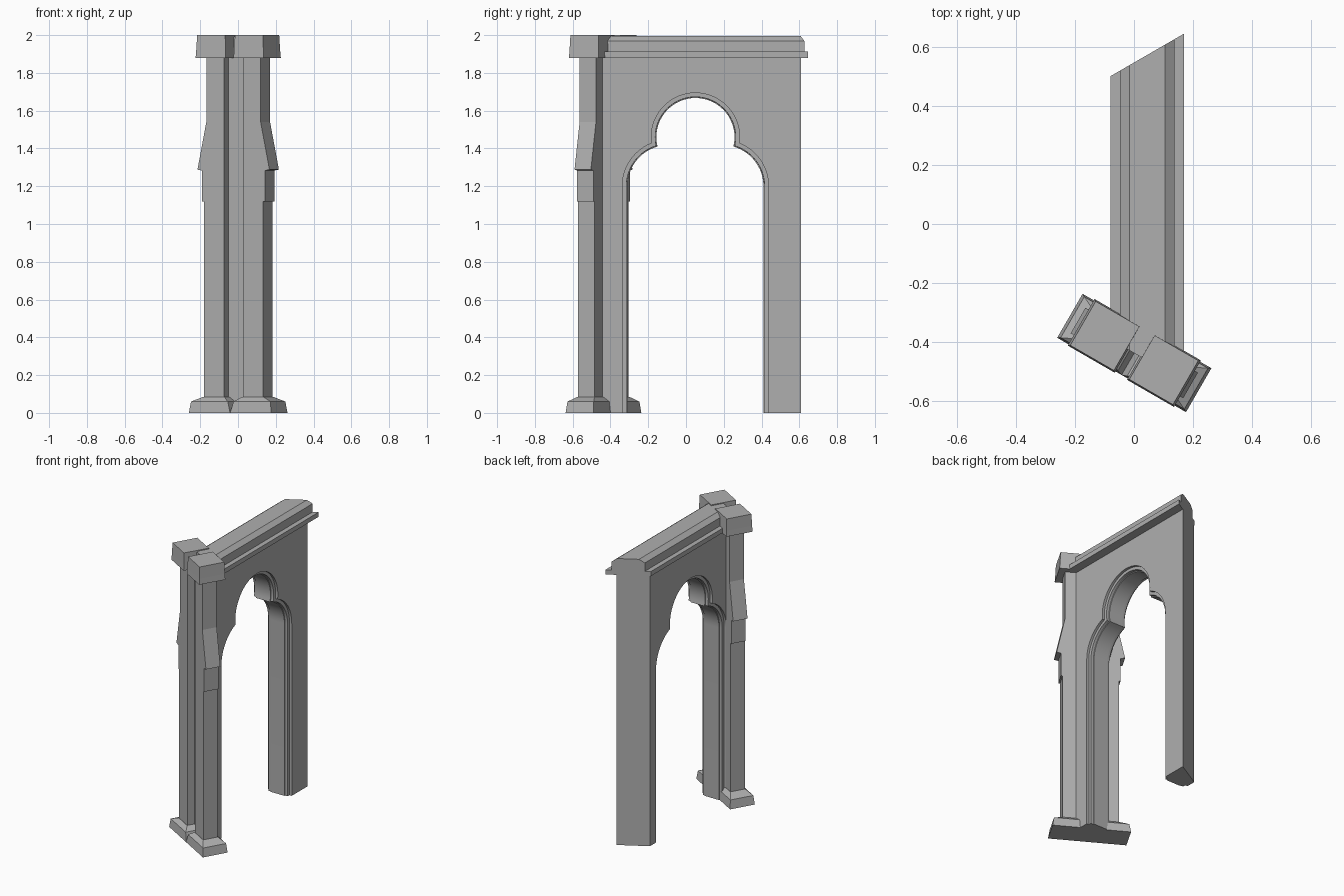
import bpy, bmesh
from math import radians, tan, sin, cos, pi, sqrt, atan2, hypot

if "Cube" in bpy.data.objects:
    bpy.data.objects.remove(bpy.data.objects["Cube"])

MID_Y, HALF = 0.055, 0.492      # wall centre in y, half length at x = 0
PILLAR_Y = MID_Y - HALF

stone = bpy.data.materials.new("stone")
stone.diffuse_color = (0.43, 0.43, 0.43, 1)
stone.use_nodes = True
stone.node_tree.nodes["Principled BSDF"].inputs["Base Color"].default_value = stone.diffuse_color


def loft(name, rings):
    """Solid skin over equal-sized rings of points, capped at both ends."""
    bm = bmesh.new()
    vs = [[bm.verts.new(p) for p in r] for r in rings]
    n = len(vs[0])
    for a, b in zip(vs, vs[1:]):
        for i in range(n):
            j = (i + 1) % n
            bm.faces.new((a[i], a[j], b[j], b[i]))
    bm.faces.new(vs[0])
    bm.faces.new(vs[-1])
    bmesh.ops.recalc_face_normals(bm, faces=bm.faces)
    me = bpy.data.meshes.new(name)
    bm.to_mesh(me)
    bm.free()
    me.materials.append(stone)
    ob = bpy.data.objects.new(name, me)
    bpy.context.collection.objects.link(ob)
    return ob


def mitred(name, profile):
    """Run an (x, z) profile along y with both ends cut at 30 degrees."""
    return loft(name, [[(x, MID_Y + s * (HALF + tan(radians(30)) * x), z)
                        for x, z in profile] for s in (-1, 1)])


def place(ob):
    """Turn a pillar part onto the mitre plane at the near end."""
    ob.location = (0.001, PILLAR_Y, 0)
    ob.rotation_euler = (0, 0, radians(-30))


def frustum(name, side, layers):
    """Stack of rectangles: (inner u, outer u, half width, z)."""
    place(loft(name, [[(side * a, -w, z), (side * b, -w, z),
                       (side * b, w, z), (side * a, w, z)]
                      for a, b, w, z in layers]))


def arch(x, d):
    """Cusped arch outline at depth x, enlarged by d."""
    c, z0, r = 0.142, 1.2, 0.218 + d       # lower arcs
    zu, R = 1.46, 0.207 + d                # upper lobe
    # cusp where the two circles meet (outer intersection)
    D = hypot(c, z0 - zu)
    a = (R * R - r * r + D * D) / (2 * D)
    h = sqrt(R * R - a * a)
    ex, ez = c / D, (z0 - zu) / D
    px, pz = a * ex - h * ez, zu + a * ez + h * ex
    t_low = atan2(pz - z0, px - c)
    t_up = atan2(pz - zu, px)
    half = [(c + r, -0.1)]
    half += [(c + r * cos(t_low * i / 12), z0 + r * sin(t_low * i / 12)) for i in range(13)]
    half += [(R * cos(t_up + (pi / 2 - t_up) * i / 16),
              zu + R * sin(t_up + (pi / 2 - t_up) * i / 16)) for i in range(1, 17)]
    pts = half + [(-y, z) for y, z in reversed(half[:-1])]
    return [(x, MID_Y - 0.005 + y, z) for y, z in pts]


# wall with cusped arch opening, rebated on both faces
wall = mitred("arch_wall", [(-0.075, 0), (0.108, 0), (0.108, 1.9), (-0.075, 1.9)])
steps = [(-0.3, 0.027), (-0.058, 0.027), (-0.0575, 0.006), (-0.038, 0.005), (-0.037, 0),
         (0.07, 0), (0.071, 0.005), (0.0905, 0.006), (0.091, 0.027), (0.3, 0.027)]
cutter = loft("arch_cutter", [arch(x, d) for x, d in steps])
cutter.hide_render = True
mod = wall.modifiers.new("opening", 'BOOLEAN')
mod.operation = 'DIFFERENCE'
mod.solver = 'EXACT'
mod.object = cutter
bpy.context.view_layer.objects.active = wall
wall.select_set(True)
bpy.ops.object.modifier_apply(modifier=mod.name)
bpy.data.objects.remove(cutter)
bpy.ops.object.shade_smooth_by_angle(angle=radians(20))

# coping along the top
mitred("coping", [(-0.08, 1.88), (0.17, 1.88), (0.17, 1.912), (0.137, 1.912), (0.137, 1.97),
                  (0.105, 1.994), (-0.015, 1.994), (-0.047, 1.97), (-0.047, 1.912), (-0.08, 1.912)])

# paired pillars on the near end
for side, tag in ((-1, "left"), (1, "right")):
    # shaft with sloping offset and block on its outer face
    outline = [(0.058, 0.02), (0.181, 0.02), (0.181, 1.118), (0.192, 1.12), (0.192, 1.283),
               (0.220, 1.288), (0.166, 1.54), (0.166, 1.95), (0.058, 1.95)]
    place(loft("shaft_" + tag, [[(side * u, v, z) for u, z in outline] for v in (-0.05, 0.05)]))
    # sloped foot
    frustum("foot_" + tag, side, [(0.0, 0.252, 0.086, 0), (0.018, 0.242, 0.08, 0.06),
                                  (0.055, 0.184, 0.052, 0.085)])
    # capital block
    frustum("cap_" + tag, side, [(0.024, 0.208, 0.091, 1.88), (0.026, 0.205, 0.089, 1.92),
                                 (0.03, 0.201, 0.086, 2.0)])
